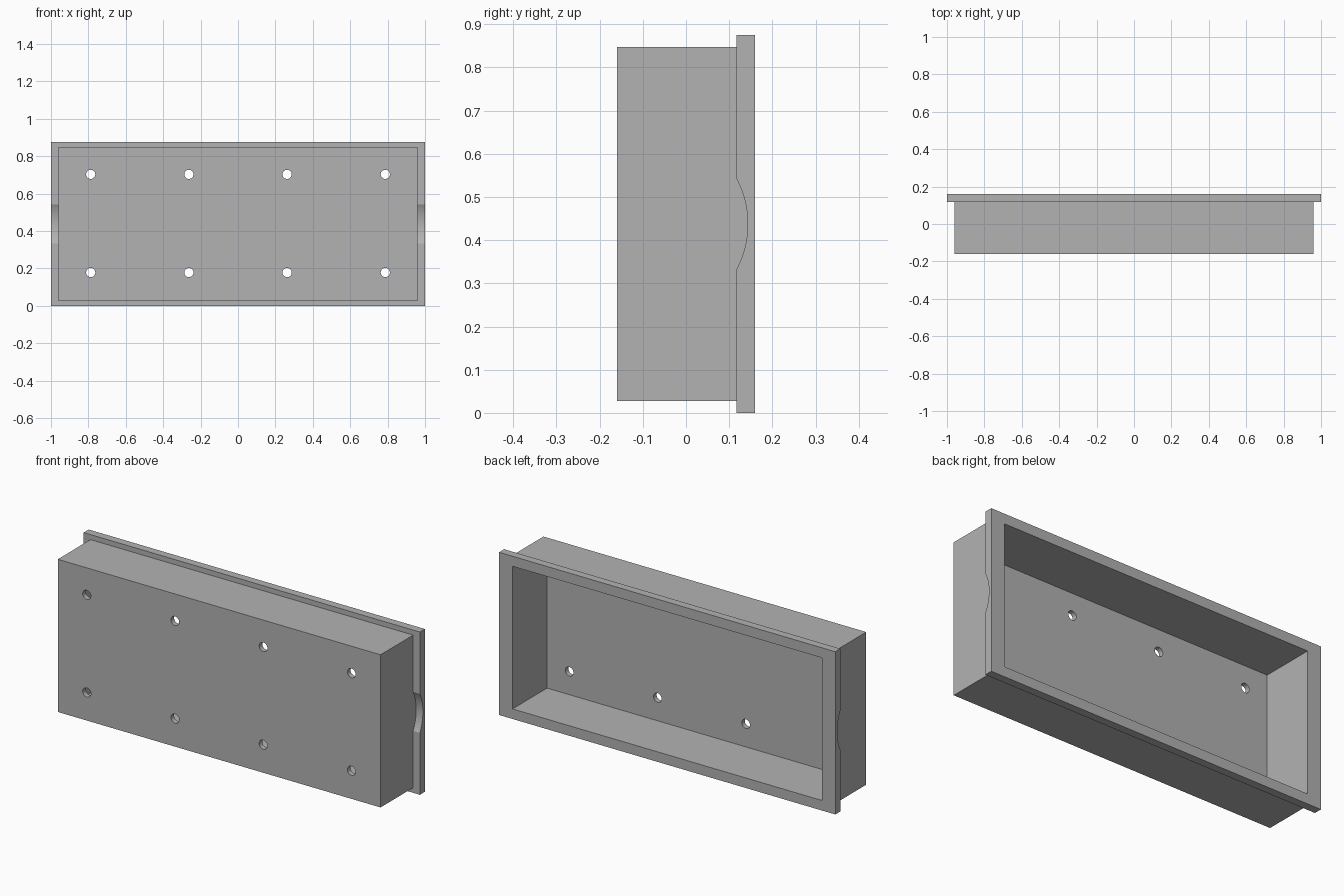
import bpy
from math import pi, radians

cube = bpy.data.objects.get("Cube")
if cube:
    bpy.data.objects.remove(cube, do_unlink=True)

HEIGHT = 0.875
MID = HEIGHT / 2
BACK, FRONT, FLANGE_FRONT = 0.16, -0.16, 0.117
WALL_X, WALL_Z, FLOOR = 0.04, 0.027, 0.0265

grey = bpy.data.materials.new("plain grey")
grey.use_nodes = True
colour = (0.448, 0.448, 0.448, 1)
grey.diffuse_color = colour
grey.node_tree.nodes["Principled BSDF"].inputs["Base Color"].default_value = colour


def box(name, half_x, half_z, y0, y1):
    """Box centred on the tray's long axis, spanning y0 to y1."""
    bpy.ops.mesh.primitive_cube_add(size=1, location=(0, (y0 + y1) / 2, MID))
    ob = bpy.context.object
    ob.name = name
    ob.scale = (2 * half_x, y1 - y0, 2 * half_z)
    bpy.ops.object.transform_apply(location=True, rotation=True, scale=True)
    ob.data.materials.append(grey)
    return ob


def rod(name, radius, depth, location, rotation, sides):
    bpy.ops.mesh.primitive_cylinder_add(vertices=sides, radius=radius, depth=depth,
                                        location=location, rotation=rotation)
    ob = bpy.context.object
    ob.name = name
    ob.data.materials.append(grey)
    return ob


def combine(target, tool, operation):
    """Apply a boolean and discard the tool object."""
    tool.hide_render = True
    mod = target.modifiers.new(operation.lower(), "BOOLEAN")
    mod.operation, mod.object, mod.solver = operation, tool, "EXACT"
    bpy.ops.object.select_all(action="DESELECT")
    bpy.context.view_layer.objects.active = target
    target.select_set(True)
    bpy.ops.object.modifier_apply(modifier=mod.name)
    bpy.data.objects.remove(tool, do_unlink=True)


# Rim flange with a shallow curved finger notch at each end
tray = box("flanged_tray", 1, MID, FLANGE_FRONT, BACK)
notch_radius = 0.225
for side in (-1, 1):
    notch = rod("notch_cutter", notch_radius, 0.2,
                (side * 1.04, 0.143 - notch_radius, MID), (0, pi / 2, 0), 96)
    combine(tray, notch, "DIFFERENCE")

# Box body, running into the flange
body = box("body", 1 - WALL_X, MID - WALL_Z, FRONT, 0.15)
combine(tray, body, "UNION")

# Open cavity at the back
cavity = box("cavity_cutter", 1 - 2 * WALL_X, MID - 2 * WALL_Z, FRONT + FLOOR, 0.3)
combine(tray, cavity, "DIFFERENCE")

# Two rows of four holes through the floor
for column in (-1.5, -0.5, 0.5, 1.5):
    for row in (-0.5, 0.5):
        hole = rod("hole_cutter", 0.0245, 0.15,
                   (column * 0.525, FRONT, MID + 0.003 + row * 0.525), (pi / 2, 0, 0), 32)
        combine(tray, hole, "DIFFERENCE")

bpy.ops.object.select_all(action="DESELECT")
bpy.context.view_layer.objects.active = tray
tray.select_set(True)
bpy.ops.object.shade_smooth_by_angle(angle=radians(20))
